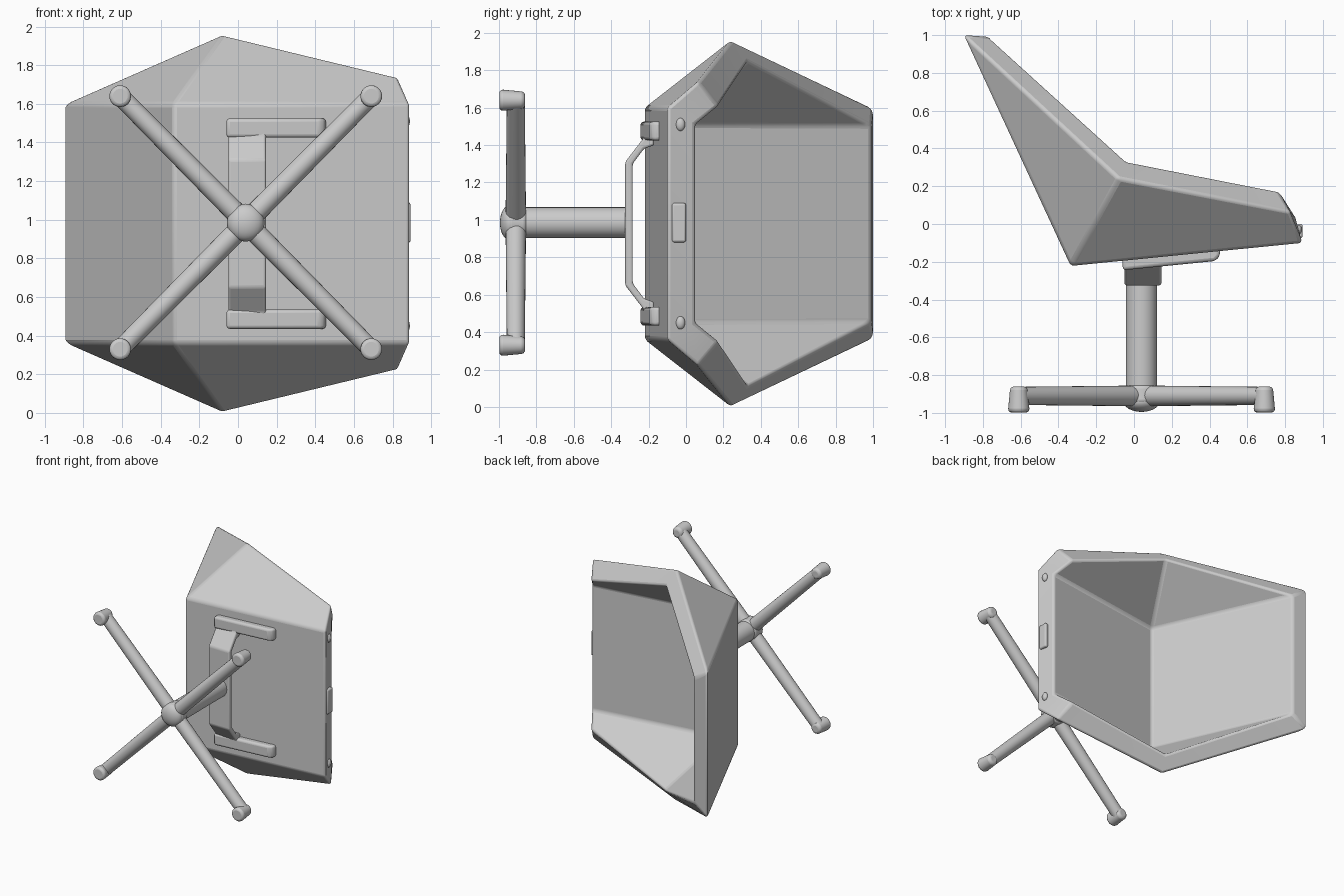
import bpy, bmesh, math
from mathutils import Vector

cube = bpy.data.objects.get("Cube")
if cube:
    bpy.data.objects.remove(cube, do_unlink=True)

grey = bpy.data.materials.new("plain grey")
grey.use_nodes = True
grey.diffuse_color = (0.6, 0.6, 0.6, 1)
grey.node_tree.nodes["Principled BSDF"].inputs["Base Color"].default_value = (0.6, 0.6, 0.6, 1)

ZC = 0.98            # mirror height
HUB = Vector((0.04, -0.91, 0.985))


def finish(name, bm, bevel=0.0, segments=3, limit=25):
    """Turn a bmesh into a shaded object with rounded edges."""
    bmesh.ops.recalc_face_normals(bm, faces=bm.faces)
    me = bpy.data.meshes.new(name)
    bm.to_mesh(me)
    bm.free()
    me.materials.append(grey)
    ob = bpy.data.objects.new(name, me)
    bpy.context.collection.objects.link(ob)
    if bevel:
        mod = ob.modifiers.new("rounded edges", 'BEVEL')
        mod.width, mod.segments = bevel, segments
        mod.limit_method, mod.angle_limit = 'ANGLE', math.radians(limit)
    bpy.ops.object.select_all(action='DESELECT')
    ob.select_set(True)
    bpy.context.view_layer.objects.active = ob
    bpy.ops.object.shade_smooth_by_angle(angle=math.radians(35))
    return ob


def rod(name, a, b, r1, r2, bevel=0.0, sides=24):
    """Tapered cylinder from a to b."""
    a, b = Vector(a), Vector(b)
    bm = bmesh.new()
    bmesh.ops.create_cone(bm, cap_ends=True, segments=sides, radius1=r1, radius2=r2, depth=(b - a).length)
    q = (b - a).to_track_quat('Z', 'Y')
    for v in bm.verts:
        v.co = q @ v.co + (a + b) / 2
    return finish(name, bm, bevel, limit=40)


def ball(name, centre, size):
    bm = bmesh.new()
    bmesh.ops.create_uvsphere(bm, u_segments=24, v_segments=16, radius=1)
    for v in bm.verts:
        v.co = Vector([c + s * k for c, s, k in zip(centre, size, v.co)])
    return finish(name, bm)


def slab(name, profile, lo, hi, axis, bevel):
    """Extrude a 2D profile along x (profile is y,z) or along z (profile is x,y)."""
    bm = bmesh.new()
    place = (lambda p, t: (t, p[0], p[1])) if axis == 'x' else (lambda p, t: (p[0], p[1], t))
    ends = [[bm.verts.new(place(p, t)) for p in profile] for t in (lo, hi)]
    n = len(profile)
    for i in range(n):
        j = (i + 1) % n
        bm.faces.new((ends[0][i], ends[0][j], ends[1][j], ends[1][i]))
    for ring in ends:
        bm.faces.new(ring)
    return finish(name, bm, bevel)


# Faceted bucket seat: corners as x, y, half height
OUTER = dict(A=(-0.90, 1.0, 0.62), B=(-0.335, -0.222, 0.62), C=(0.89, -0.10, 0.62),
             D=(0.83, 0.065, 0.76), P=(-0.08, 0.24, 0.98))
INNER = dict(A=(-0.765, 0.99, 0.525), B=(-0.27, -0.11, 0.53), C=(0.85, 0.05, 0.53),
             D=(0.765, 0.175, 0.63), P=(-0.04, 0.335, 0.87))
bm = bmesh.new()
V = {}
for layer, corners in enumerate((OUTER, INNER)):
    for k, (x, y, h) in corners.items():
        for s in (1, -1):
            V[layer, k, s] = bm.verts.new((x, y, ZC + s * h))
for layer in (0, 1):
    for a, b in ("AB", "BC"):
        bm.faces.new([V[layer, a, 1], V[layer, a, -1], V[layer, b, -1], V[layer, b, 1]])
    for s in (1, -1):
        for side in ("ABP", "BCDP"):
            bm.faces.new([V[layer, k, s] for k in side])
for s in (1, -1):
    for a, b in ("AP", "PD", "DC"):
        bm.faces.new([V[0, a, s], V[0, b, s], V[1, b, s], V[1, a, s]])
for k in "AC":
    bm.faces.new([V[0, k, 1], V[0, k, -1], V[1, k, -1], V[1, k, 1]])
finish("seat_shell", bm, 0.018)

# Front rim details: small handle plate and two studs
slab("front_rim_plate", [(-0.075, 0.88), (0.0, 0.88), (0.0, 1.09), (-0.075, 1.09)], 0.86, 0.893, 'x', 0.012)
for z in (0.45, 1.51):
    ball("front_rim_stud", (0.87, -0.03, z), (0.02, 0.025, 0.035))

# Bent mounting plate under the seat
half = [(-0.325, 0.33), (-0.225, 0.46), (-0.225, 0.54), (-0.17, 0.54), (-0.17, 0.42), (-0.225, 0.40), (-0.285, 0.32)]
profile = [(y, ZC + h) for y, h in half] + [(y, ZC - h) for y, h in reversed(half)]
slab("mounting_plate", profile, -0.05, 0.145, 'x', 0.012)

# Arms of the mount lying along the seat underside
for s in (1, -1):
    z = ZC + s * 0.495
    slab("mounting_arm", [(-0.06, -0.245), (0.43, -0.196), (0.455, -0.17), (0.455, -0.12), (-0.06, -0.17)],
         z - 0.05, z + 0.05, 'z', 0.02)

# Central post and hub
rod("post", (HUB.x, -0.90, HUB.z), (HUB.x, -0.29, HUB.z), 0.083, 0.083)
rod("hub_collar", (HUB.x, -0.95, HUB.z), (HUB.x, -0.85, HUB.z), 0.1, 0.09, 0.02)
ball("hub_cap", (HUB.x, -0.94, HUB.z), (0.095, 0.055, 0.095))

# Four crossed legs with feet
for sx in (1, -1):
    for sz in (1, -1):
        end = HUB + Vector((sx * 0.65, 0, sz * 0.655))
        rod("leg", HUB, end, 0.055, 0.048)
        rod("foot", (end.x, -0.998, end.z), (end.x, -0.86, end.z), 0.058, 0.045, 0.02)
